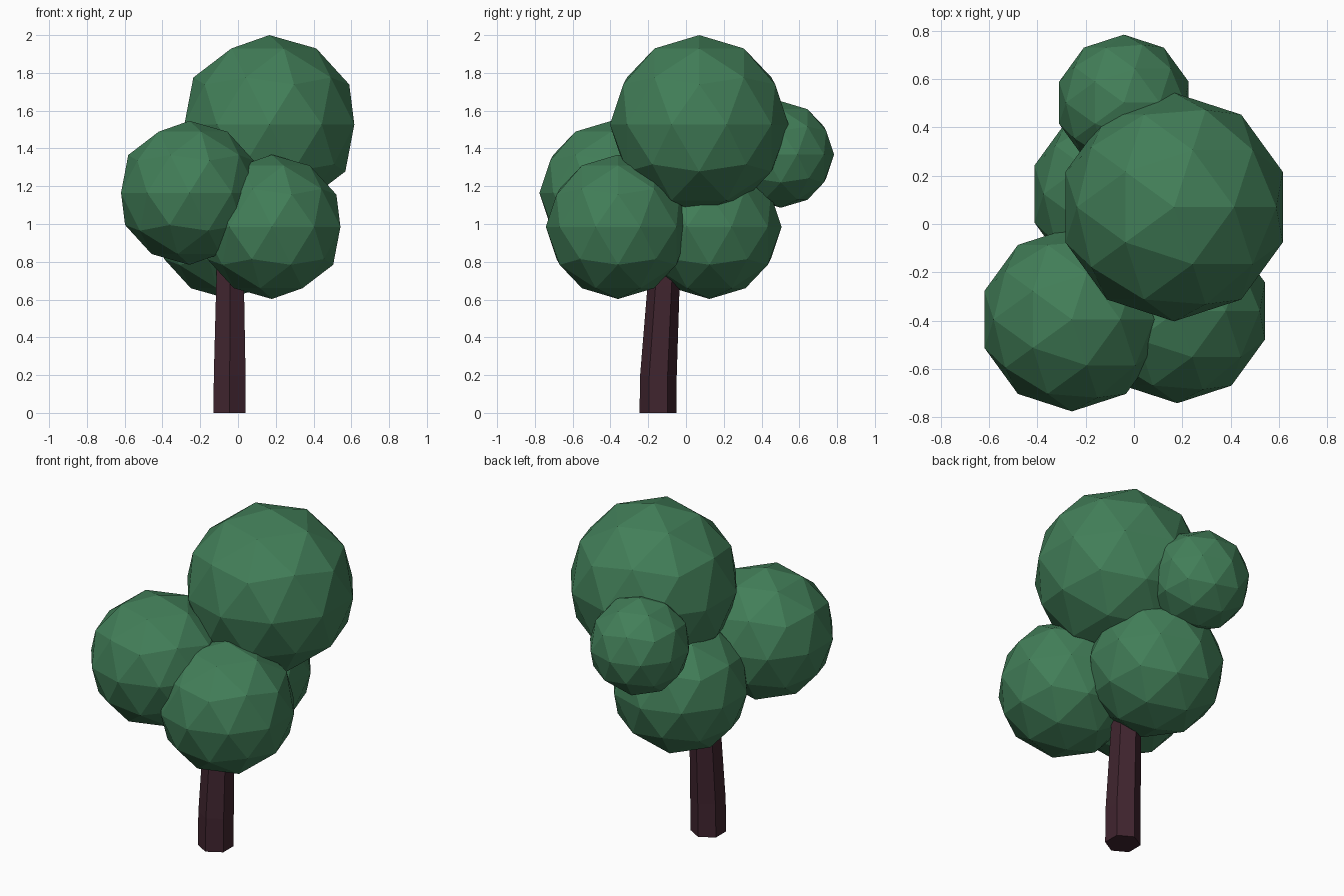
import bpy, bmesh, math

if "Cube" in bpy.data.objects:
    bpy.data.objects.remove(bpy.data.objects["Cube"])


def material(name, rgb):
    m = bpy.data.materials.new(name)
    m.diffuse_color = (*rgb, 1.0)
    m.use_nodes = True
    m.node_tree.nodes["Principled BSDF"].inputs["Base Color"].default_value = m.diffuse_color
    return m


leaf_green = material("leaf green", (0.054, 0.209, 0.098))
bark_brown = material("bark brown", (0.051, 0.018, 0.028))


def add_object(name, bm, mat):
    mesh = bpy.data.meshes.new(name)
    bm.to_mesh(mesh)
    bm.free()
    mesh.materials.append(mat)
    obj = bpy.data.objects.new(name, mesh)
    bpy.context.collection.objects.link(obj)
    return obj


# Foliage: low-poly faceted balls (centre, radius)
foliage = {
    "foliage_top": ((0.166, 0.070, 1.527), 0.473),
    "foliage_front_left": ((-0.257, -0.395, 1.165), 0.381),
    "foliage_front_right": ((0.179, -0.360, 0.985), 0.382),
    "foliage_back_left": ((-0.049, 0.124, 0.985), 0.382),
    "foliage_back_small": ((-0.042, 0.502, 1.368), 0.282),
}
for name, (centre, radius) in foliage.items():
    bm = bmesh.new()
    bmesh.ops.create_icosphere(bm, subdivisions=2, radius=radius)
    bmesh.ops.translate(bm, verts=bm.verts, vec=centre)
    add_object(name, bm, leaf_green)

# Trunk: hexagonal, tapering and leaning back (x, y, z, radius)
rings = [
    (-0.045, -0.148, 0.00, 0.098),
    (-0.044, -0.146, 0.20, 0.097),
    (-0.042, -0.119, 0.67, 0.085),
    (-0.040, -0.090, 1.10, 0.072),
]
SIDES = 6
bm = bmesh.new()
loops = []
for x, y, z, r in rings:
    angles = [math.pi / 2 + 2 * math.pi * i / SIDES for i in range(SIDES)]
    loops.append([bm.verts.new((x + r * math.cos(a), y + r * math.sin(a), z)) for a in angles])
for low, high in zip(loops, loops[1:]):
    for i in range(SIDES):
        j = (i + 1) % SIDES
        bm.faces.new((low[i], low[j], high[j], high[i]))
bm.faces.new(loops[0][::-1])
bm.faces.new(loops[-1])
add_object("trunk", bm, bark_brown)
